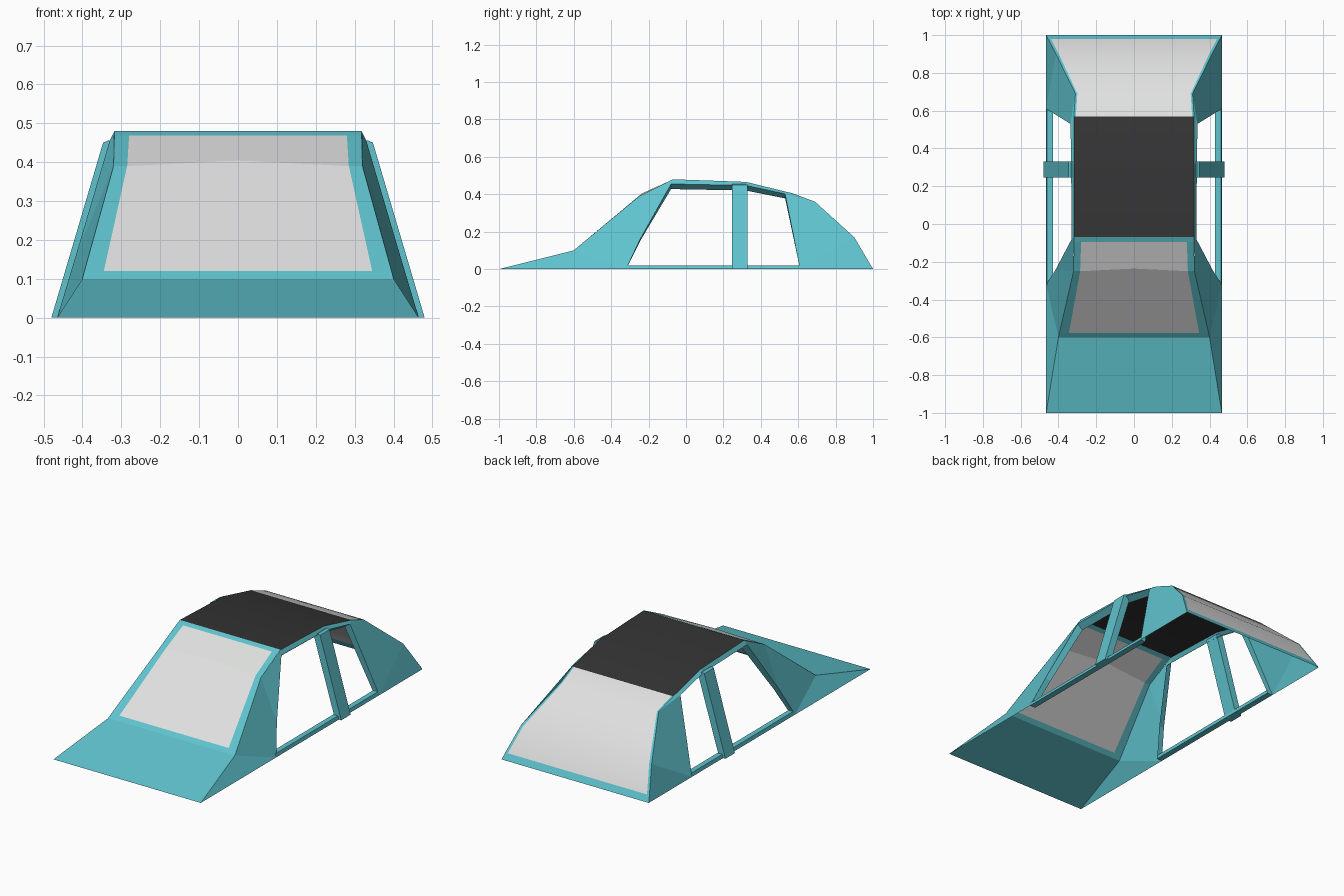
import bpy

if "Cube" in bpy.data.objects:
    bpy.data.objects.remove(bpy.data.objects["Cube"])


def material(name, rgb):
    m = bpy.data.materials.new(name)
    m.diffuse_color = (*rgb, 1)
    m.use_nodes = True
    m.node_tree.nodes["Principled BSDF"].inputs["Base Color"].default_value = m.diffuse_color
    return m


TEAL = material("teal paint", (0.115, 0.55, 0.62))
GLASS = material("pale glass", (0.74, 0.75, 0.74))
DARK = material("dark roof", (0.034, 0.034, 0.034))


def make(name, verts, faces, mats, indices=None, smooth=False):
    me = bpy.data.meshes.new(name)
    me.from_pydata(verts, [], faces)
    for m in mats:
        me.materials.append(m)
    for i, p in enumerate(me.polygons):
        p.material_index = indices[i] if indices else 0
        p.use_smooth = smooth
    ob = bpy.data.objects.new(name, me)
    bpy.context.collection.objects.link(ob)
    return ob


def panel(name, rows, mats, inner_rows, smooth=False):
    """Sheet across the car; rows are (y, z, half width, inner half width, centre bulge).
    Middle columns of the inner rows get the second material."""
    verts, faces, idx = [], [], []
    for y, z, w, g, b in rows:
        verts += [(-w, y, z), (-g, y, z), (0, y + b, z + b), (g, y, z), (w, y, z)]
    for i in range(len(rows) - 1):
        for j in range(4):
            a = i * 5 + j
            faces.append((a, a + 1, a + 6, a + 5))
            idx.append(1 if i in inner_rows and j in (1, 2) else 0)
    make(name, verts, faces, mats, idx, smooth)


# Hood and windshield with painted border
panel("hood", [(-1, 0, .465, .39, 0), (-.6, .10, .40, .345, 0)], [TEAL], ())
panel("windshield", [
    (-.6, .10, .40, .35, 0), (-.577, .12, .395, .345, 0),
    (-.25, .39, .32, .285, .014), (-.095, .469, .318, .28, 0),
    (-.07, .48, .318, .28, 0)], [TEAL, GLASS], (1, 2))

# Dark roof
panel("roof", [(-.07, .48, .318, .28, 0), (.32, .466, .318, .28, 0),
               (.57, .405, .318, .28, 0)], [DARK], (), True)

# Rear window with thin painted border
panel("rear_window", [
    (.57, .405, .318, .308, 0), (.69, .36, .31, .30, 0),
    (.90, .17, .413, .398, 0), (.98, .034, .455, .44, 0),
    (1, 0, .465, .45, 0)], [TEAL, GLASS], (0, 1, 2), True)


def strip(name, lower, upper, s):
    """Ribbon between two polylines, mirrored when s is -1."""
    verts = [(s * x, y, z) for x, y, z in lower + upper]
    n, faces = len(lower), []
    for i in range(n - 1):
        f = [i, i + 1, n + i + 1, n + i]
        if lower[i] == lower[i + 1]:
            f.remove(i + 1)
        faces.append(f if s > 0 else f[::-1])
    make(name, verts, faces, [TEAL])


def prism(name, section, y0, y1, s):
    """Extrude an x-z section along y."""
    n = len(section)
    verts = [(s * x, y, z) for y in (y0, y1) for x, z in section]
    faces = [list(range(n)), list(range(2 * n - 1, n - 1, -1))]
    faces += [[i, i + n, (i + 1) % n + n, (i + 1) % n] for i in range(n)]
    make(name, verts, [f if s > 0 else f[::-1] for f in faces], [TEAL])


upper_edge = [(.465, -1, 0), (.40, -.6, .10), (.32, -.25, .39), (.318, -.07, .48),
              (.318, .32, .466), (.318, .57, .405), (.31, .69, .36),
              (.413, .90, .17), (.465, 1, 0)]
opening = [(.465, -.32, 0), (.417, -.245, .16), (.33, -.08, .455),
           (.333, .32, .447), (.336, .53, .402), (.465, .61, 0)]
lower_edge = [opening[0]] + opening[:5] + [opening[4]] + [opening[5]] * 2
reveal = [(x - .033, y, z - .06 * z) for x, y, z in opening]

for s, side in ((1, "right"), (-1, "left")):
    # Side skin: front quarter, roof rail and rear quarter
    strip(side + "_side_frame", lower_edge, upper_edge, s)
    # Inward return around the window opening
    strip(side + "_window_reveal", reveal, opening, s)
    # Sill bar and centre pillar
    prism(side + "_sill", [(.43, 0), (.465, 0), (.46, .02), (.43, .02)], -.32, .61, s)
    prism(side + "_centre_pillar",
          [(.44, 0), (.48, 0), (.347, .45), (.333, .456), (.305, .445)], .245, .33, s)
